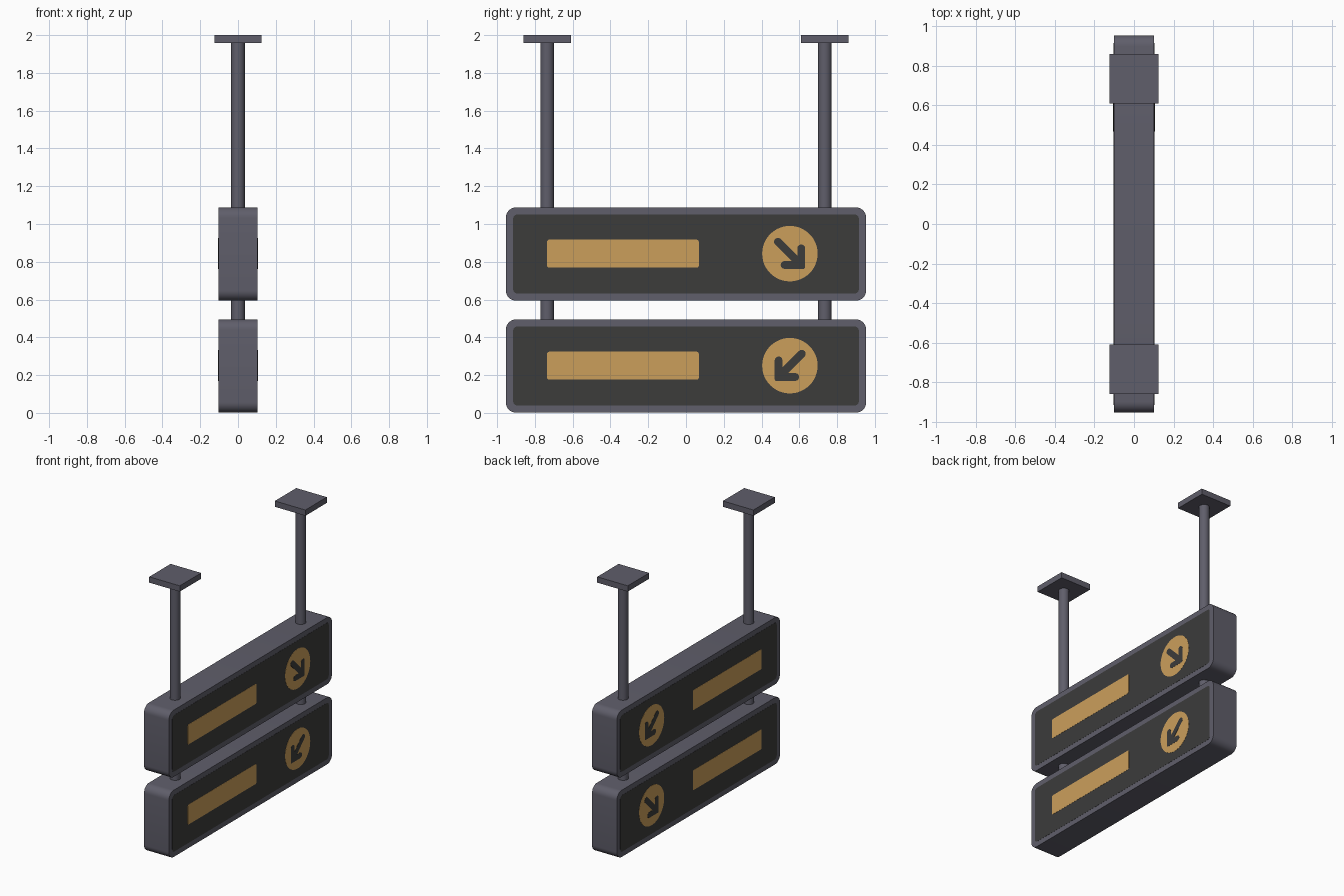
import bpy, bmesh, math

if "Cube" in bpy.data.objects:
    bpy.data.objects.remove(bpy.data.objects["Cube"])


def material(name, rgb):
    m = bpy.data.materials.new(name)
    m.diffuse_color = (*rgb, 1.0)
    m.use_nodes = True
    m.node_tree.nodes["Principled BSDF"].inputs["Base Color"].default_value = m.diffuse_color
    return m


GREY = material("grey metal", (0.115, 0.112, 0.145))
DARK = material("dark panel", (0.045, 0.045, 0.044))
AMBER = material("amber", (0.60, 0.345, 0.105))


def arc(cy, cz, r, start, end, steps):
    return [(cy + r * math.cos(math.radians(start + (end - start) * i / steps)),
             cz + r * math.sin(math.radians(start + (end - start) * i / steps)))
            for i in range(steps + 1)]


def rounded_rect(cy, cz, hy, hz, r, steps=6):
    pts = []
    for sy, sz, a in ((1, 1, 0), (-1, 1, 90), (-1, -1, 180), (1, -1, 270)):
        pts += arc(cy + sy * (hy - r), cz + sz * (hz - r), r, a, a + 90, steps)
    return pts


def arrow(cy, cz, flip):
    """Diagonal arrow outline pointing down and to +y (or -y when flipped)."""
    a, w, h = 0.081, 0.042, 0.021
    k = h * math.sqrt(2)
    b = a - w
    pts = arc(a - 0.01, -a + 0.01, 0.01, 270, 360, 3)          # tip
    pts += arc(a - h, 0.028, h, 0, 180, 6)                     # upright barb
    pts += [(b, -b + k)]
    pts += arc(-0.063, 0.063, h, 45, 225, 6)                   # rounded tail
    pts += [(b - k, -b)]
    pts += arc(-0.028, -a + h, h, 90, 270, 6)                  # level barb
    return [(cy + flip * y, cz + z) for y, z in pts]


def finish(name, bm, mat):
    bmesh.ops.recalc_face_normals(bm, faces=bm.faces)
    me = bpy.data.meshes.new(name)
    bm.to_mesh(me)
    bm.free()
    me.materials.append(mat)
    ob = bpy.data.objects.new(name, me)
    bpy.context.collection.objects.link(ob)
    bpy.ops.object.select_all(action='DESELECT')
    ob.select_set(True)
    bpy.context.view_layer.objects.active = ob
    bpy.ops.object.shade_smooth_by_angle(angle=math.radians(35))
    return ob


def slab(name, outline, x0, x1, mat):
    """Extrude a (y, z) outline along x."""
    bm = bmesh.new()
    face = bm.faces.new([bm.verts.new((x0, y, z)) for y, z in outline])
    ext = bmesh.ops.extrude_face_region(bm, geom=[face])
    for v in ext['geom']:
        if isinstance(v, bmesh.types.BMVert):
            v.co.x = x1
    return finish(name, bm, mat)


# two double-sided sign boxes
HALF_X = 0.102
for level, cz, flip in (("lower", 0.248, -1), ("upper", 0.841, 1)):
    slab(level + "_sign_box", rounded_rect(0, cz, 0.954, 0.247, 0.055, 8), -HALF_X, HALF_X, GREY)
    for side, s in (("right", 1), ("left", -1)):
        details = (
            ("face_panel", rounded_rect(0, cz, 0.915, 0.209, 0.022), 0.001, DARK),
            ("message_bar", rounded_rect(-0.334, cz + 0.002, 0.402, 0.074, 0.012), 0.002, AMBER),
            ("arrow_disc", arc(0.55, cz + 0.002, 0.147, 0, 352.5, 47), 0.002, AMBER),
            ("arrow", arrow(0.55, cz + 0.002, flip), 0.003, DARK),
        )
        for part, outline, lift, mat in details:
            slab(f"{level}_{side}_{part}", outline, s * (HALF_X - 0.001), s * (HALF_X + lift), mat)

# hanging poles and ceiling plates
for side, s in (("near", -1), ("far", 1)):
    y = s * 0.735
    bm = bmesh.new()
    bmesh.ops.create_cone(bm, cap_ends=True, segments=32, radius1=0.036, radius2=0.036, depth=1.56)
    bmesh.ops.translate(bm, verts=bm.verts, vec=(0, y, 1.19))
    finish(side + "_pole", bm, GREY)
    slab(side + "_ceiling_plate",
         [(y - 0.125, 1.957), (y + 0.125, 1.957), (y + 0.125, 2.0), (y - 0.125, 2.0)],
         -0.125, 0.125, GREY)
